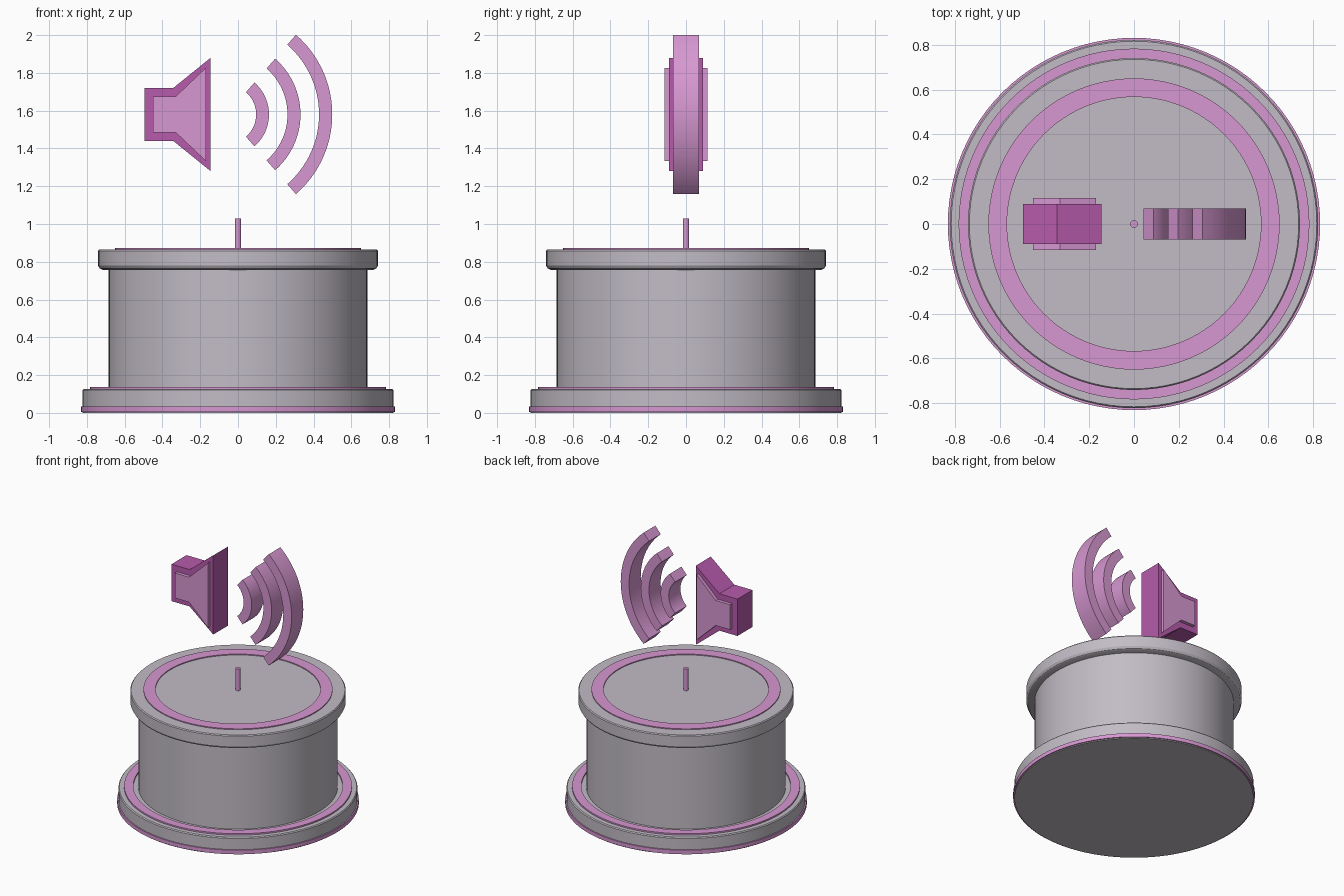
import bpy, bmesh, math

if "Cube" in bpy.data.objects:
    bpy.data.objects.remove(bpy.data.objects["Cube"])


def material(name, color):
    m = bpy.data.materials.new(name)
    m.diffuse_color = (*color, 1)
    m.use_nodes = True
    m.node_tree.nodes["Principled BSDF"].inputs["Base Color"].default_value = m.diffuse_color
    return m


GREY = material("warm grey", (0.54, 0.505, 0.56))
PINK = material("light pink", (0.68, 0.31, 0.64))
MAGENTA = material("deep magenta", (0.47, 0.105, 0.41))


def finish(name, bm, mat, smooth=True):
    bmesh.ops.recalc_face_normals(bm, faces=bm.faces)
    mesh = bpy.data.meshes.new(name)
    bm.to_mesh(mesh)
    bm.free()
    ob = bpy.data.objects.new(name, mesh)
    bpy.context.collection.objects.link(ob)
    mesh.materials.append(mat)
    if smooth:
        bpy.ops.object.select_all(action='DESELECT')
        ob.select_set(True)
        bpy.context.view_layer.objects.active = ob
        bpy.ops.object.shade_smooth_by_angle(angle=math.radians(30))
    return ob


def lathe(name, profile, mat, steps=96, ring=False):
    """Spin (radius, z) points about z; solids get flat end caps."""
    bm = bmesh.new()
    loops = []
    for r, z in profile:
        loops.append([bm.verts.new((r * math.cos(2 * math.pi * i / steps),
                                    r * math.sin(2 * math.pi * i / steps), z))
                      for i in range(steps)])
    pairs = list(zip(loops, loops[1:]))
    if ring:
        pairs.append((loops[-1], loops[0]))
    else:
        bm.faces.new(loops[0])
        bm.faces.new(loops[-1])
    for a, b in pairs:
        for i in range(steps):
            j = (i + 1) % steps
            bm.faces.new((a[i], a[j], b[j], b[i]))
    return finish(name, bm, mat)


def band(name, r0, r1, z0, z1, mat):
    return lathe(name, [(r0, z0), (r1, z0), (r1, z1), (r0, z1)], mat, ring=True)


def extrude(name, outline, y0, y1, mat, smooth=False):
    """Extrude an (x, z) outline along y."""
    bm = bmesh.new()
    face = bm.faces.new([bm.verts.new((x, y0, z)) for x, z in outline])
    out = bmesh.ops.extrude_face_region(bm, geom=[face])
    verts = [v for v in out["geom"] if isinstance(v, bmesh.types.BMVert)]
    bmesh.ops.translate(bm, verts=verts, vec=(0, y1 - y0, 0))
    return finish(name, bm, mat, smooth)


# Base plate with its lower trim and inlaid ring
lathe("base_plate", [(0.822, 0), (0.822, 0.12), (0.816, 0.127)], GREY)
band("base_trim", 0.80, 0.831, 0.006, 0.035, PINK)
band("base_ring", 0.72, 0.783, 0.11, 0.138, PINK)

# Drum and overhanging lid
lathe("drum", [(0.685, 0.12), (0.685, 0.78)], GREY)
lathe("lid", [(0.715, 0.757), (0.732, 0.765), (0.741, 0.78),
              (0.741, 0.858), (0.735, 0.865)], GREY)
band("lid_ring", 0.567, 0.65, 0.85, 0.872, PINK)

# Pin in the lid centre
lathe("centre_pin", [(0.017, 0.85), (0.017, 1.03)], PINK, steps=16)

# Loudspeaker symbol with raised side panels
CZ = 1.58


def horn(x0, x1, x2, h_back, h_front):
    return [(x0, CZ - h_back), (x1, CZ - h_back), (x2, CZ - h_front),
            (x2, CZ + h_front), (x1, CZ + h_back), (x0, CZ + h_back)]


extrude("speaker_body", horn(-0.495, -0.343, -0.145, 0.14, 0.30), -0.09, 0.09, MAGENTA)
for side, label in ((-1, "front"), (1, "back")):
    extrude("speaker_panel_" + label, horn(-0.45, -0.33, -0.17, 0.095, 0.247),
            side * 0.08, side * 0.115, PINK)

# Sound waves: concentric arcs
CX, HALF = -0.06, math.radians(49)
for label, r0, r1 in (("small", 0.156, 0.224), ("medium", 0.322, 0.391),
                      ("large", 0.489, 0.559)):
    angles = [-HALF + 2 * HALF * i / 32 for i in range(33)]
    outline = [(CX + r1 * math.cos(a), CZ + r1 * math.sin(a)) for a in angles]
    outline += [(CX + r0 * math.cos(a), CZ + r0 * math.sin(a)) for a in reversed(angles)]
    extrude("sound_wave_" + label, outline, -0.07, 0.07, PINK, smooth=True)
